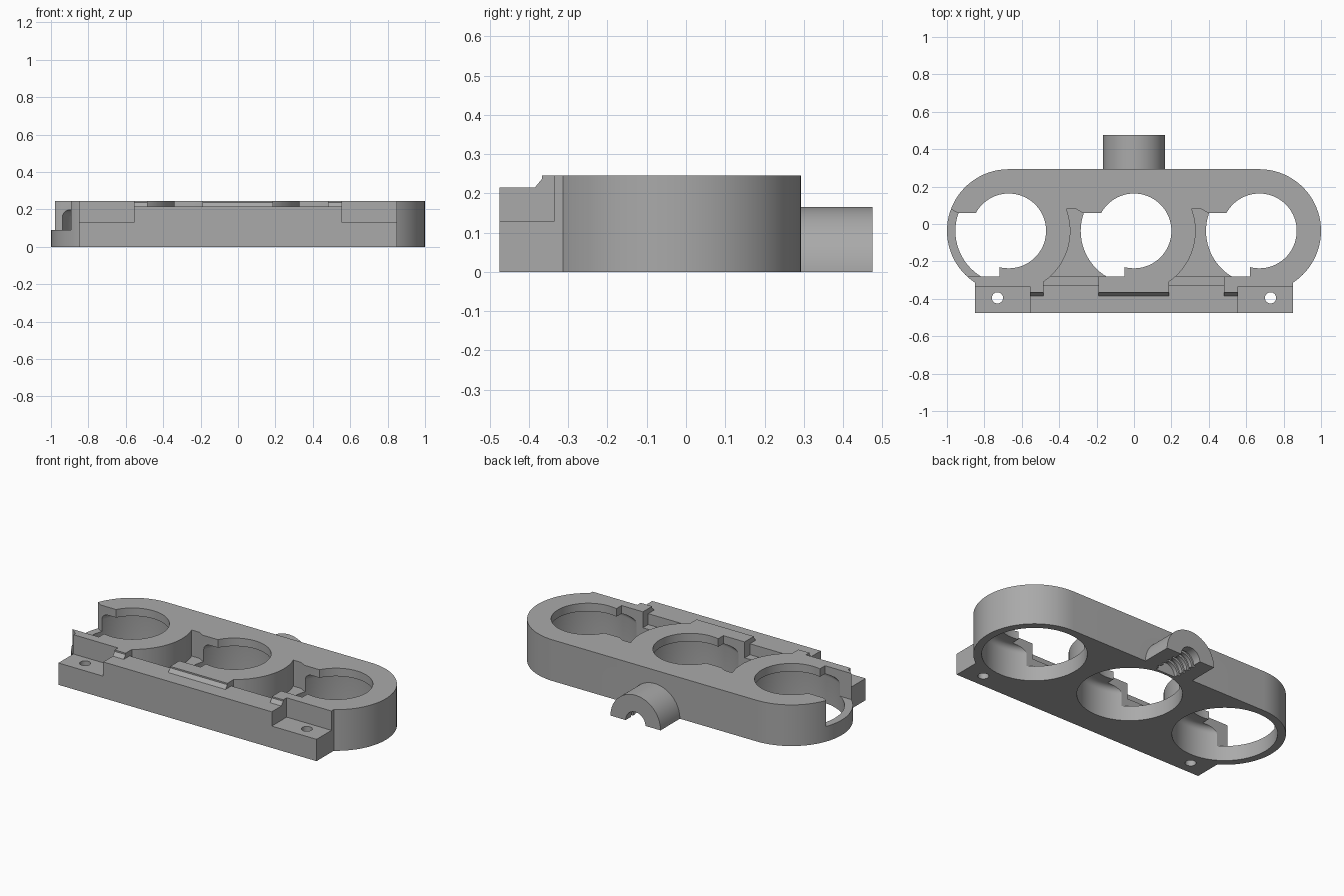
import bpy, bmesh, math
from mathutils import Vector

if "Cube" in bpy.data.objects:
    bpy.data.objects.remove(bpy.data.objects["Cube"])

PITCH, CY, TOP = 0.67, -0.037, 0.245
FLOOR = 0.09
R_OUT, R_CAVITY, R_LIP = 0.33, 0.285, 0.20

grey = bpy.data.materials.new("mid grey")
grey.use_nodes = True
grey.diffuse_color = (0.4, 0.4, 0.4, 1)
grey.node_tree.nodes["Principled BSDF"].inputs["Base Color"].default_value = (0.4, 0.4, 0.4, 1)


def arc(cx, cy, r, a0, a1, n):
    return [(cx + r * math.cos(math.radians(a0 + (a1 - a0) * i / n)),
             cy + r * math.sin(math.radians(a0 + (a1 - a0) * i / n))) for i in range(n + 1)]


def finish(name, bm):
    bmesh.ops.recalc_face_normals(bm, faces=bm.faces)
    mesh = bpy.data.meshes.new(name)
    bm.to_mesh(mesh)
    bm.free()
    mesh.materials.append(grey)
    obj = bpy.data.objects.new(name, mesh)
    bpy.context.collection.objects.link(obj)
    return obj


def prism(name, pts, lo, hi, axis="z"):
    """Extrude a 2D outline along an axis from lo to hi."""
    place = {"z": lambda a, b: (a, b, lo), "x": lambda a, b: (lo, a, b),
             "y": lambda a, b: (a, lo, b)}[axis]
    bm = bmesh.new()
    face = bm.faces.new([bm.verts.new(place(a, b)) for a, b in pts])
    grown = bmesh.ops.extrude_face_region(bm, geom=[face])["geom"]
    step = Vector([hi - lo if axis == c else 0 for c in "xyz"])
    bmesh.ops.translate(bm, vec=step, verts=[v for v in grown if isinstance(v, bmesh.types.BMVert)])
    return finish(name, bm)


def box(name, x0, x1, y0, y1, z0, z1):
    return prism(name, [(x0, y0), (x1, y0), (x1, y1), (x0, y1)], z0, z1)


def disc(name, x, y, r, lo, hi, axis="z", n=64):
    return prism(name, arc(x, y, r, 0, 360, n)[:-1], lo, hi, axis)


def lathe(name, profile, x, y, n=72):
    """Spin a radius/height profile that starts and ends on the axis."""
    bm = bmesh.new()
    vs = [bm.verts.new((x + r, y, z)) for r, z in profile]
    es = [bm.edges.new(p) for p in zip(vs, vs[1:])]
    bmesh.ops.spin(bm, geom=vs + es, cent=(x, y, 0), axis=(0, 0, 1), angle=math.tau, steps=n)
    bmesh.ops.remove_doubles(bm, verts=bm.verts, dist=1e-5)
    return finish(name, bm)


def combine(target, tool, operation="DIFFERENCE"):
    mod = target.modifiers.new("combine", "BOOLEAN")
    mod.operation, mod.solver, mod.object = operation, "EXACT", tool
    bpy.context.view_layer.objects.active = target
    bpy.ops.object.modifier_apply(modifier=mod.name)
    bpy.data.objects.remove(tool)


# Rounded body
body = prism("socket_body", arc(PITCH, CY, R_OUT, -90, 90, 40) + arc(-PITCH, CY, R_OUT, 90, 270, 40), 0, TOP)

# Front rail with a sloped shoulder
rail = [(-0.475, 0), (-0.475, 0.215), (-0.385, 0.215), (-0.36, TOP), (-0.28, TOP), (-0.28, 0)]
combine(body, prism("rail", rail, -0.85, 0.85, "x"), "UNION")

# Half-round spout at the back
combine(body, prism("spout", arc(0, 0, 0.165, 0, 180, 40), 0.27, 0.475, "y"), "UNION")
combine(body, disc("bore", 0, 0, 0.065, 0.262, 0.5, "y", 40))
for i in range(4):
    y = 0.285 + i * 0.04
    combine(body, disc("thread_groove", 0, 0, 0.078, y, y + 0.018, "y", 40))

# Three sockets: wide cavity with a rounded roof under a narrower lip
cavity = [(0, -0.05), (R_CAVITY, -0.05)] + arc(R_CAVITY - 0.035, 0.162, 0.035, 0, 90, 6)
cavity += [(R_LIP, 0.197), (R_LIP, 0.3), (0, 0.3)]
for k in (-1, 0, 1):
    combine(body, lathe("cavity", cavity, k * PITCH, CY))

# Side recess beside each socket, stopping at the neighbour's round wall
recess = [(-0.05, -0.28), (-0.05, 0.06), (-0.275, 0.06), (-0.31, 0.08), (-0.5, 0.08), (-0.5, -0.28)]
for k in (-1, 0, 1):
    x = k * PITCH
    cut = prism("recess", [(x + a, b) for a, b in recess], FLOOR, 0.3)
    if k >= 0:
        combine(cut, disc("neighbour", x - PITCH, CY, R_OUT, 0, 0.4, n=80))
    combine(body, cut)

# Gaps in the shoulder, with a lower step behind the rail
for k in (0, 1):
    x = k * PITCH
    for y0, y1, z in ((-0.45, -0.27, 0.215), (-0.33, -0.27, 0.15)):
        cut = box("gap", x - 0.483, x - 0.19, y0, y1, z, 0.3)
        combine(cut, disc("neighbour", x - PITCH, CY, R_OUT, 0, 0.4, n=80))
        combine(body, cut)

# Lowered mounting ears with screw holes
for s in (-1, 1):
    xs = sorted((s * 0.555, s * 0.9))
    combine(body, box("ear_cut", xs[0], xs[1], -0.5, -0.335, 0.13, 0.3))
    combine(body, disc("screw_hole", s * 0.73, -0.395, 0.03, -0.1, 0.3, n=32))

bpy.ops.object.select_all(action="DESELECT")
body.select_set(True)
bpy.context.view_layer.objects.active = body
bpy.ops.object.shade_smooth_by_angle(angle=math.radians(30))
